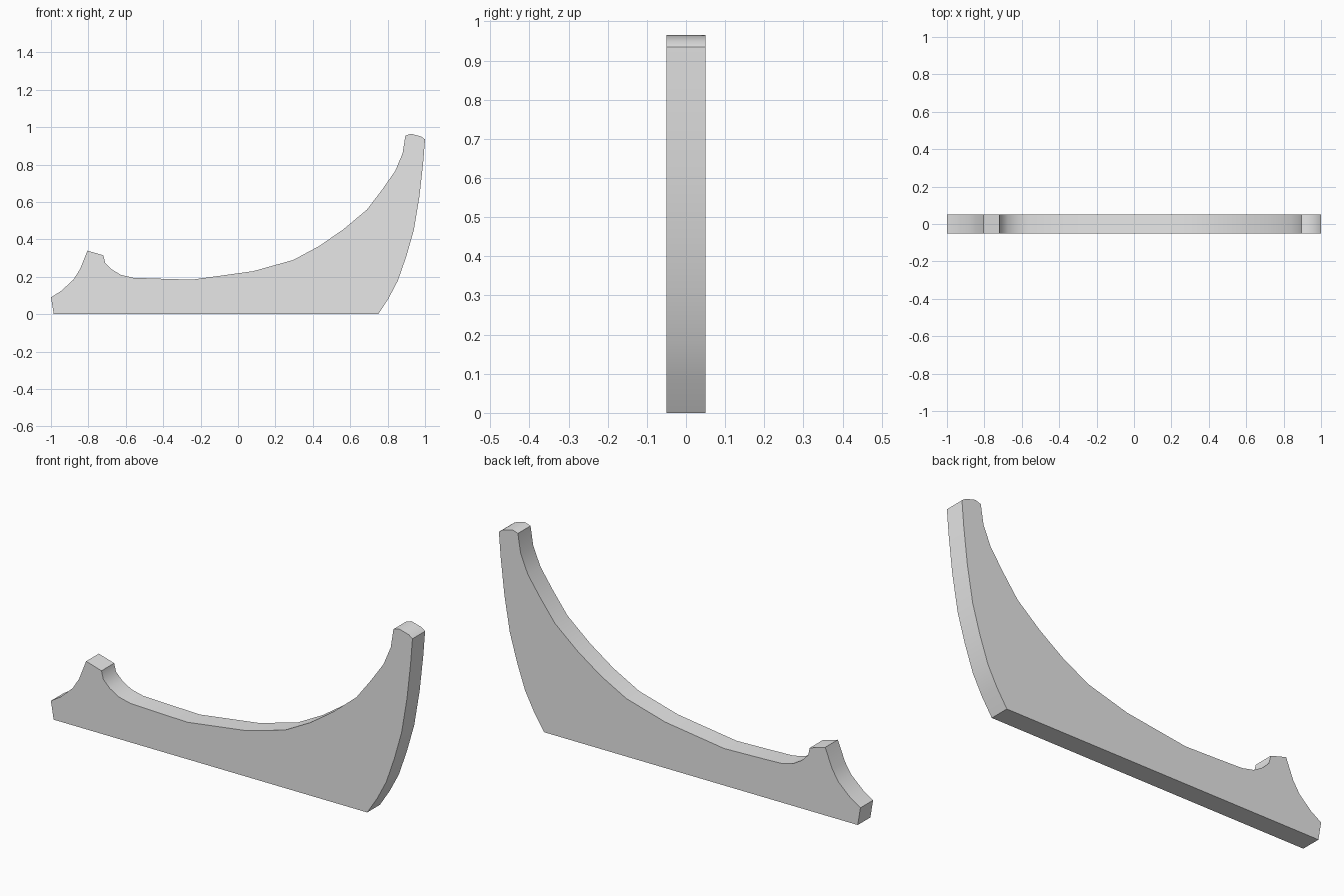
import bpy
import bmesh
import math

cube = bpy.data.objects.get("Cube")
if cube:
    bpy.data.objects.remove(cube, do_unlink=True)

HALF_THICKNESS = 0.05

# Side profile (x, z), listed in sections around the outline
base = [(-0.985, 0), (0.75, 0)]
outer_curve = [(0.805, 0.085), (0.855, 0.18), (0.9, 0.31), (0.94, 0.45),
               (0.97, 0.63), (0.99, 0.81)]
tall_tip = [(1, 0.935), (0.98, 0.95), (0.925, 0.965), (0.895, 0.955)]
inner_curve = [(0.88, 0.86), (0.84, 0.765), (0.77, 0.665), (0.69, 0.56),
               (0.565, 0.455), (0.435, 0.365), (0.295, 0.29), (0.08, 0.23),
               (-0.245, 0.185), (-0.42, 0.19), (-0.56, 0.195)]
small_hook = [(-0.625, 0.21), (-0.675, 0.24), (-0.71, 0.275), (-0.72, 0.315),
              (-0.805, 0.34)]
low_end = [(-0.845, 0.24), (-0.88, 0.185), (-0.945, 0.125), (-1, 0.09)]
profile = base + outer_curve + tall_tip + inner_curve + small_hook + low_end


def make_material(name, color):
    material = bpy.data.materials.new(name)
    material.use_nodes = True
    material.diffuse_color = color
    for node in material.node_tree.nodes:
        if node.type == 'BSDF_PRINCIPLED':
            node.inputs["Base Color"].default_value = color
    return material


def extrude_profile(name, points, half_thickness, material):
    """Fill the outline and extrude it through the panel's thickness."""
    bm = bmesh.new()
    front = bm.faces.new([bm.verts.new((x, -half_thickness, z)) for x, z in points])
    result = bmesh.ops.extrude_face_region(bm, geom=[front], use_keep_orig=True)
    moved = [v for v in result["geom"] if isinstance(v, bmesh.types.BMVert)]
    bmesh.ops.translate(bm, verts=moved, vec=(0, 2 * half_thickness, 0))
    bmesh.ops.recalc_face_normals(bm, faces=bm.faces[:])
    mesh = bpy.data.meshes.new(name)
    bm.to_mesh(mesh)
    bm.free()
    mesh.materials.append(material)
    obj = bpy.data.objects.new(name, mesh)
    bpy.context.collection.objects.link(obj)
    return obj


# Curved side panel with smooth rims and crisp corners
grey = make_material("light_grey", (0.8, 0.8, 0.8, 1))
panel = extrude_profile("curved_side_panel", profile, HALF_THICKNESS, grey)
bpy.ops.object.select_all(action='DESELECT')
panel.select_set(True)
bpy.context.view_layer.objects.active = panel
bpy.ops.object.shade_smooth_by_angle(angle=math.radians(35))
